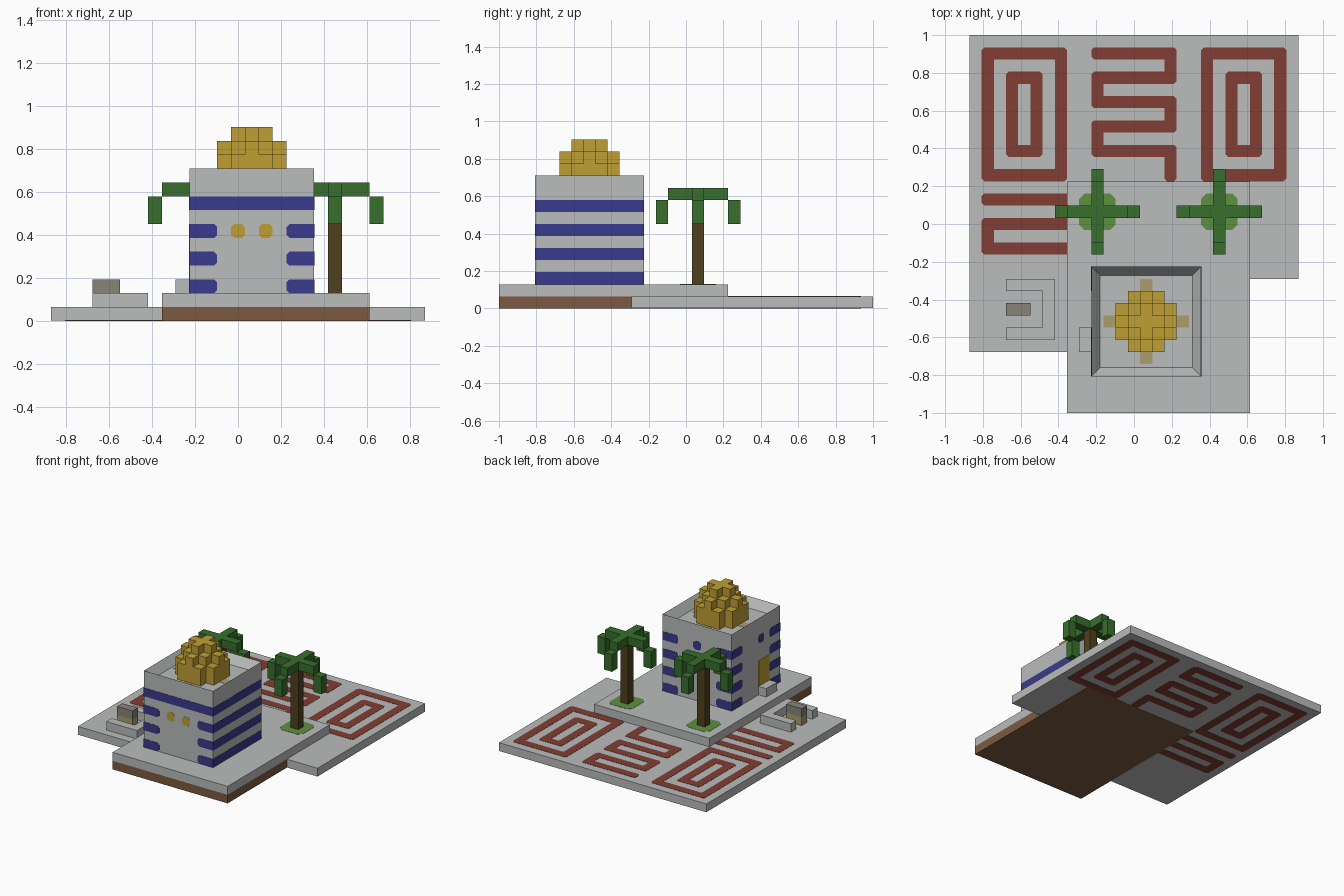
import bpy, bmesh
from mathutils import Vector

cube = bpy.data.objects.get("Cube")
if cube:
    bpy.data.objects.remove(cube, do_unlink=True)

U = 2 / 31                       # one block
ORIGIN = Vector((13.5, 15.5, 0))  # grid centre in blocks
T = 0.05                         # paint thickness in blocks
C = 0.22                         # corner cut of painted marks


def material(name, *rgb):
    m = bpy.data.materials.new(name)
    m.use_nodes = True
    m.diffuse_color = (*rgb, 1)
    m.node_tree.nodes["Principled BSDF"].inputs["Base Color"].default_value = (*rgb, 1)
    return m


stone = material("light stone", 0.49, 0.51, 0.50)
dark_stone = material("dark stone", 0.24, 0.23, 0.19)
red = material("red paving", 0.22, 0.048, 0.033)
blue = material("blue band", 0.042, 0.042, 0.27)
gold = material("gold", 0.52, 0.35, 0.033)
leaf = material("palm leaf", 0.038, 0.156, 0.026)
grass = material("grass", 0.114, 0.283, 0.053)
bark = material("bark", 0.08, 0.053, 0.013)
earth = material("earth", 0.205, 0.102, 0.053)
khaki = material("khaki", 0.41, 0.34, 0.156)


def finish(name, bm, mat):
    bmesh.ops.recalc_face_normals(bm, faces=bm.faces)
    for v in bm.verts:
        v.co = (v.co - ORIGIN) * U
    mesh = bpy.data.meshes.new(name)
    bm.to_mesh(mesh)
    bm.free()
    mesh.materials.append(mat)
    ob = bpy.data.objects.new(name, mesh)
    bpy.context.collection.objects.link(ob)
    return ob


def prism(bm, points, direction):
    """Extrude a flat outline along a direction."""
    face = bm.faces.new([bm.verts.new(p) for p in points])
    top = bmesh.ops.extrude_face_region(bm, geom=[face])["geom"]
    verts = [g for g in top if isinstance(g, bmesh.types.BMVert)]
    bmesh.ops.translate(bm, verts=verts, vec=direction)


def blocks(name, mat, boxes):
    """Boxes given as x0, x1, y0, y1, z0, z1 in blocks."""
    bm = bmesh.new()
    for x0, x1, y0, y1, z0, z1 in boxes:
        prism(bm, [(x0, y0, z0), (x1, y0, z0), (x1, y1, z0), (x0, y1, z0)], (0, 0, z1 - z0))
    return finish(name, bm, mat)


def paint(name, mat, axis, level, side, rects):
    """Thin marks on a plane; rects are a0, a1, b0, b1, low cut, high cut."""
    bm = bmesh.new()
    normal = Vector((0, 0, 0))
    normal[axis] = side * T
    for a0, a1, b0, b1, lo, hi in rects:
        outline = []
        for a, b in [(a0 + lo, b0), (a1 - hi, b0), (a1, b0 + hi), (a1, b1 - hi),
                     (a1 - hi, b1), (a0 + lo, b1), (a0, b1 - lo), (a0, b0 + lo)]:
            p = [a, b]
            p.insert(axis, level - side * T / 2)
            if tuple(p) not in outline:
                outline.append(tuple(p))
        prism(bm, outline, normal)
    return finish(name, bm, mat)


# Ground slab wrapped around the podium
bm = bmesh.new()
prism(bm, [(x, y, T / 2) for x, y in [(0, 5), (8, 5), (8, 19), (23, 19), (23, 11),
                                      (27, 11), (27, 31), (0, 31)]], (0, 0, 1 - T / 2))
finish("ground_slab", bm, stone)
blocks("podium_foundation", earth, [(8, 23, 0, 19, 0, 1)])
blocks("podium", stone, [(8, 23, 0, 19, 1, 2)])


# Red paving: nested rings and two meanders, seen on both slab faces
def ring(x0, x1, y0, y1):
    return [(x0, x1, y0, y0 + 1, C, C), (x0, x1, y1 - 1, y1, C, C),
            (x0, x0 + 1, y0, y1, C, C), (x1 - 1, x1, y0, y1, C, C)]


paving = []
for x in (1, 19):
    paving += ring(x, x + 7, 19, 30) + ring(x + 2, x + 5, 21, 28)
for k, y in enumerate(range(29, 20, -2)):
    paving.append((10, 17, y, y + 1, C, C))
    x = 10 if k % 2 else 16
    paving.append((x, x + 1, y - 2, y + 1, C, C))
for y in (13, 15, 17):
    paving.append((1, 8, y, y + 1, C, 0))
paving.append((1, 2, 13, 16, C, C))
paint("paving_top", red, 2, 1, 1, paving)
paint("paving_underside", red, 2, T / 2, -1, paving)

# Low bench wall with a small altar inside
blocks("bench_wall", stone, [(3, 6, 6, 7, 1, 2), (3, 6, 10, 11, 1, 2), (6, 7, 6, 11, 1, 2)])
blocks("altar_base", khaki, [(3, 5, 8, 9, 1, 2)])
blocks("altar_top", dark_stone, [(3, 5, 8, 9, 2, 3)])

# Tower with a sunken roof
bm = bmesh.new()
prism(bm, [(10, 3, 2), (19, 3, 2), (19, 12, 2), (10, 12, 2)], (0, 0, 9))
bmesh.ops.recalc_face_normals(bm, faces=bm.faces)
roof = max(bm.faces, key=lambda f: f.calc_center_median().z)
bmesh.ops.inset_region(bm, faces=[roof], thickness=1)
bmesh.ops.translate(bm, verts=list(roof.verts), vec=(0, 0, -1))
finish("tower", bm, stone)
blocks("door_step", stone, [(9, 10, 5, 7, 2, 3)])


# Blue bands: short at the corners, full where they run across
def corner_bands(start):
    bands = []
    for z in (2, 4, 6, 8):
        bands += [(start, start + 2, z, z + 1, 0, C), (start + 7, start + 9, z, z + 1, C, 0)]
    return bands


paint("front_bands", blue, 1, 3, -1, corner_bands(10)[:6] + [(10, 19, 8, 9, 0, 0)])
paint("back_bands", blue, 1, 12, 1, corner_bands(10) + [(14, 15, 8, 9, C, C)])
paint("left_bands", blue, 0, 19, 1, [(3, 12, z, z + 1, 0, 0) for z in (2, 4, 6, 8)])
paint("right_bands", blue, 0, 10, -1, corner_bands(3) + [(6, 7, 8, 9, C, C)])
paint("front_windows", gold, 1, 3, -1, [(x, x + 1, 6, 7, C, C) for x in (13, 15)])
paint("door", gold, 0, 10, -1, [(5, 7, 3, 6, 0, 0)])

# Stepped gold dome and the floor marks around it
columns = []
for dx in range(-2, 3):
    for dy in range(-2, 3):
        reach = abs(dx) + abs(dy)
        if reach < 4:
            inner = max(abs(dx), abs(dy)) < 2
            top = 14 if reach < 2 else 13 if inner or reach == 2 else 12
            columns.append((14 + dx, 15 + dx, 7 + dy, 8 + dy, 10, top))
blocks("dome", gold, columns)
paint("roof_marks", khaki, 2, 10, 1,
      [(14 + dx, 15 + dx, 7 + dy, 8 + dy, 0, 0) for dx, dy in ((-3, 0), (3, 0), (0, -3), (0, 3))])

# Two palms with four drooping fronds each
for side, x in (("right", 10), ("left", 20)):
    y = 16
    blocks(side + "_palm_trunk", bark, [(x, x + 1, y, y + 1, 2, 9)])
    fronds = [(x - 2, x + 3, y, y + 1, 9, 10), (x, x + 1, y + 1, y + 3, 9, 10),
              (x, x + 1, y - 2, y, 9, 10)]
    for dx, dy in ((-3, 0), (3, 0), (0, -3), (0, 3)):
        fronds.append((x + dx, x + dx + 1, y + dy, y + dy + 1, 7, 9))
    blocks(side + "_palm_fronds", leaf, fronds)
    paint(side + "_palm_grass", grass, 2, 2, 1, [(x - 1, x + 2, y - 1, y + 2, 2 * C, 2 * C)])
